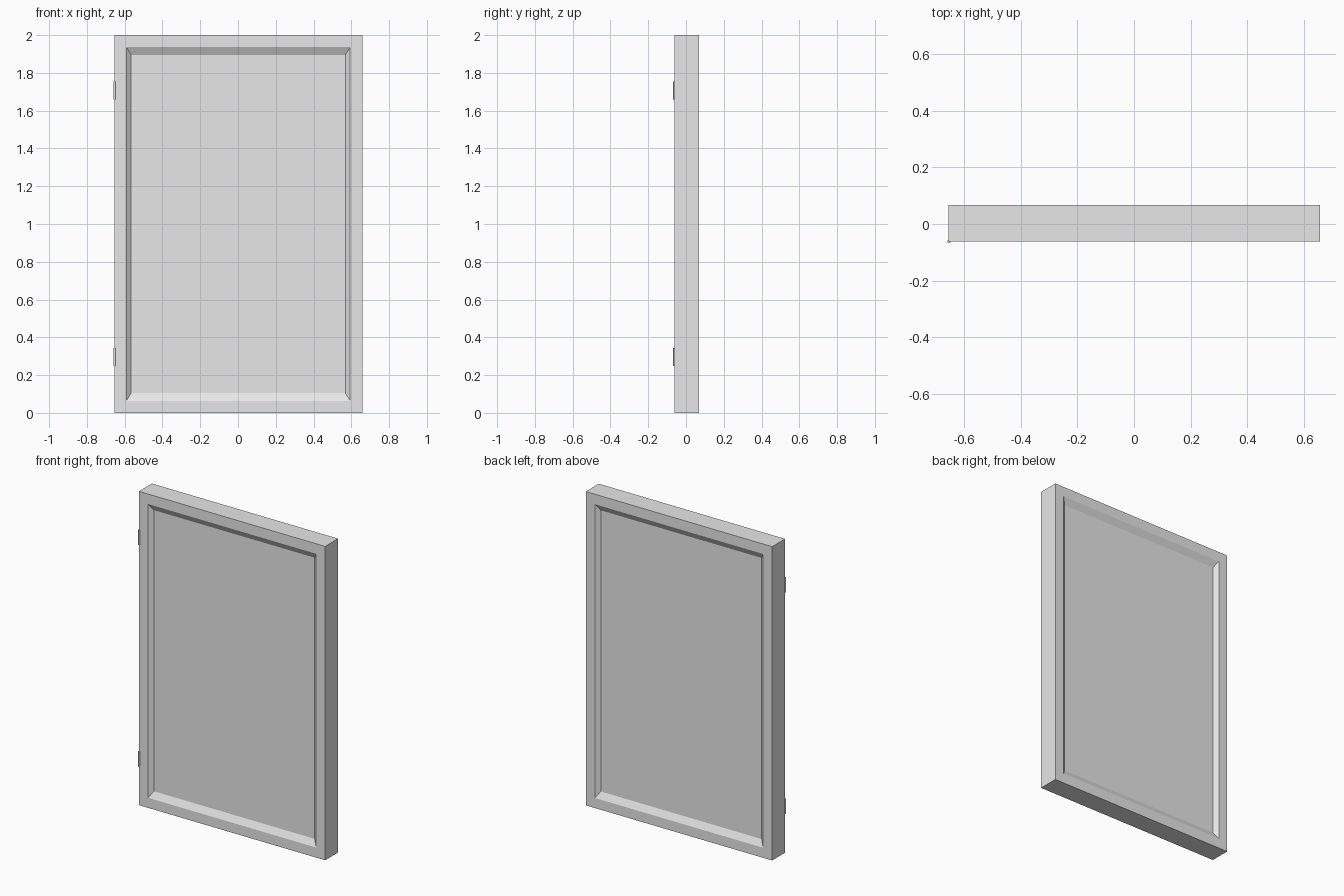
import bpy
import bmesh
from mathutils import Vector

cube = bpy.data.objects.get("Cube")
if cube:
    bpy.data.objects.remove(cube, do_unlink=True)

grey = bpy.data.materials.new("light grey")
grey.use_nodes = True
grey.diffuse_color = (0.8, 0.8, 0.8, 1)
grey.node_tree.nodes["Principled BSDF"].inputs["Base Color"].default_value = grey.diffuse_color

LEFT, RIGHT = -0.655, 0.658
FRONT, BACK = -0.062, 0.068
HEIGHT = 2.0
BORDER = 0.064
RECESS = 0.022
HINGE_RADIUS = 0.006
HINGE_LENGTH = 0.095


def add_object(name, bm):
    mesh = bpy.data.meshes.new(name)
    bm.to_mesh(mesh)
    bm.free()
    mesh.materials.append(grey)
    obj = bpy.data.objects.new(name, mesh)
    bpy.context.collection.objects.link(obj)
    return obj


# Door slab, with a sloped recessed panel on the front and back
bm = bmesh.new()
bmesh.ops.create_cube(bm, size=1)
bmesh.ops.scale(bm, vec=(RIGHT - LEFT, BACK - FRONT, HEIGHT), verts=bm.verts)
centre = Vector(((LEFT + RIGHT) / 2, (FRONT + BACK) / 2, HEIGHT / 2))
bmesh.ops.translate(bm, vec=centre, verts=bm.verts)
bm.normal_update()
for face in [f for f in bm.faces if abs(f.normal.y) > 0.9]:
    normal = face.normal.copy()
    bmesh.ops.inset_region(bm, faces=[face], thickness=BORDER, use_even_offset=True)
    # A zero-width inset makes the panel ring, which is then shrunk and sunk
    bmesh.ops.inset_region(bm, faces=[face], thickness=0.001, use_even_offset=True)
    half = Vector(((RIGHT - LEFT) / 2 - BORDER, 0, HEIGHT / 2 - BORDER)) * 0.957
    for v in face.verts:
        v.co.x = centre.x + (half.x if v.co.x > centre.x else -half.x)
        v.co.z = centre.z + (half.z if v.co.z > centre.z else -half.z)
        v.co -= normal * RECESS
add_object("door_slab", bm)

# Hinge barrels on the front corner
for name, z in (("lower_hinge", 0.295), ("upper_hinge", 1.707)):
    bm = bmesh.new()
    bmesh.ops.create_cone(bm, cap_ends=True, segments=16, radius1=HINGE_RADIUS,
                          radius2=HINGE_RADIUS, depth=HINGE_LENGTH)
    hinge = add_object(name, bm)
    hinge.location = (LEFT + 0.001, FRONT, z)
    bpy.ops.object.select_all(action="DESELECT")
    hinge.select_set(True)
    bpy.context.view_layer.objects.active = hinge
    bpy.ops.object.shade_smooth_by_angle()
